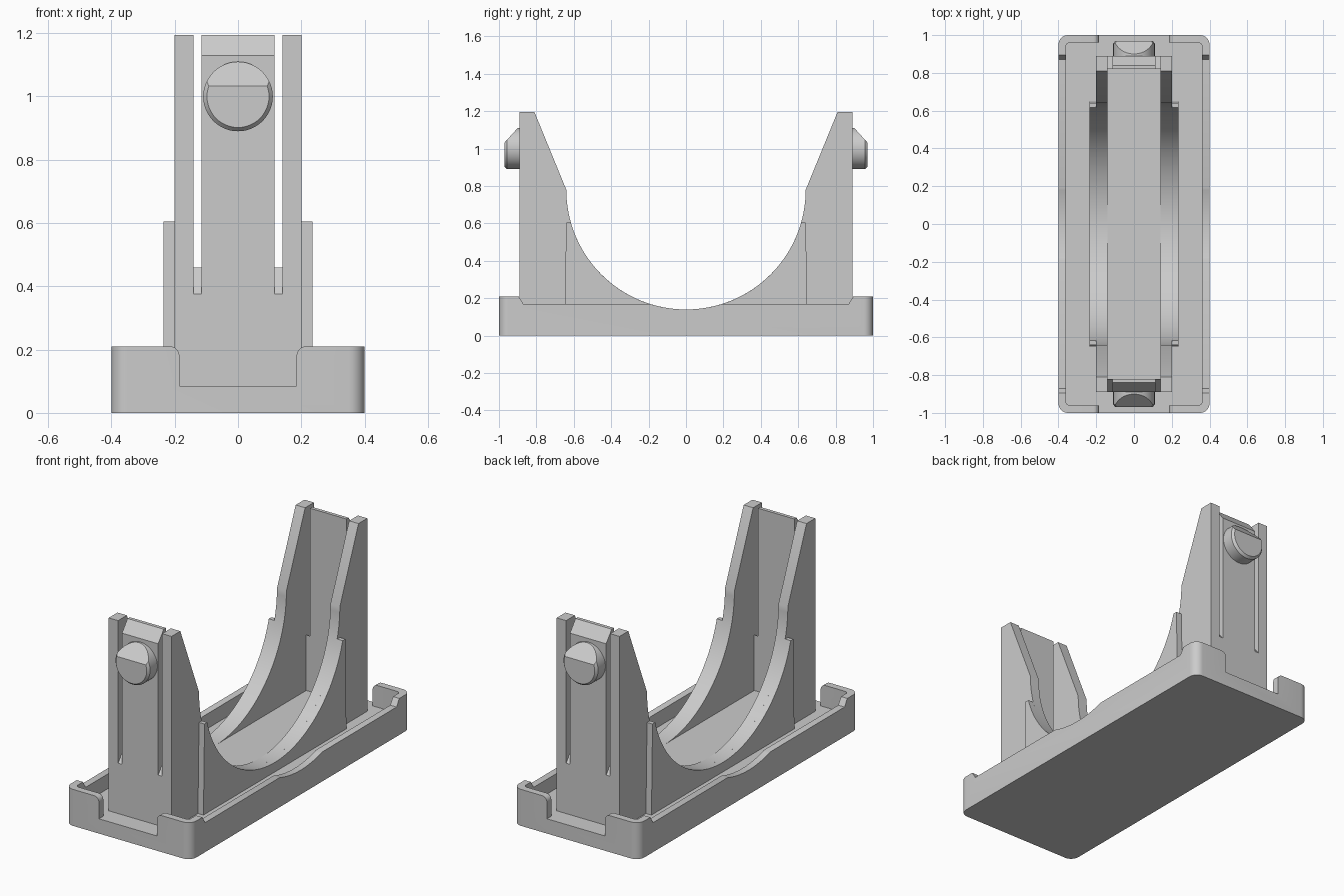
import bpy, bmesh
from math import sin, cos, pi, radians, sqrt
from mathutils import Vector

if "Cube" in bpy.data.objects:
    bpy.data.objects.remove(bpy.data.objects["Cube"])

R, CZ = 0.64, 0.78          # radius and centre height of the cradle arc
FLOOR = 0.085               # tray floor height
AXES = {'x': lambda u, v, t: (t, u, v),
        'y': lambda u, v, t: (u, t, v),
        'z': lambda u, v, t: (u, v, t)}


def finish(name, bm, smooth=True):
    bmesh.ops.recalc_face_normals(bm, faces=bm.faces)
    me = bpy.data.meshes.new(name)
    bm.to_mesh(me)
    bm.free()
    ob = bpy.data.objects.new(name, me)
    bpy.context.collection.objects.link(ob)
    if smooth:
        shade(ob)
    return ob


def shade(ob):
    ob.data.shade_smooth()
    ob.data.set_sharp_from_angle(angle=radians(25))


def add_prism(bm, pts, a, b, axis='x'):
    lo = [bm.verts.new(AXES[axis](u, v, a)) for u, v in pts]
    hi = [bm.verts.new(AXES[axis](u, v, b)) for u, v in pts]
    bm.faces.new(lo)
    bm.faces.new(hi)
    n = len(pts)
    for i in range(n):
        bm.faces.new((lo[i], lo[(i + 1) % n], hi[(i + 1) % n], hi[i]))


def prism(name, pts, a, b, axis='x', smooth=True):
    bm = bmesh.new()
    add_prism(bm, pts, a, b, axis)
    return finish(name, bm, smooth)


def arc_at(z, n=64):
    """Cradle arc from -y to +y, starting and ending at height z."""
    half = pi / 2 if z >= CZ else math_half(z)
    return [(R * sin(a), CZ - R * cos(a))
            for a in (-half + 2 * half * i / n for i in range(n + 1))]


def math_half(z):
    from math import acos
    return acos((CZ - z) / R)


def rounded_rect(hx, hy, r, n=8):
    pts = []
    for q, (sx, sy) in enumerate(((1, 1), (-1, 1), (-1, -1), (1, -1))):
        for i in range(n + 1):
            a = (q + i / n) * pi / 2
            pts.append((sx * (hx - r) + r * cos(a), sy * (hy - r) + r * sin(a)))
    return pts


def cut(ob, cutter):
    m = ob.modifiers.new("cut", 'BOOLEAN')
    m.operation, m.solver, m.object = 'DIFFERENCE', 'EXACT', cutter
    bpy.context.view_layer.objects.active = ob
    bpy.ops.object.modifier_apply(modifier=m.name)
    bpy.data.objects.remove(cutter)


# Tray with raised corners, end notches and a dip along each long rim
tray = prism("base_tray", rounded_rect(0.4, 1.0, 0.05), 0, 0.21, 'z', False)
cut(tray, prism("pocket", rounded_rect(0.36, 0.96, 0.02), FLOOR, 0.4, 'z', False))
rim = [(-0.92, 0.25), (-0.87, 0.17)] + arc_at(0.17, 24) + [(0.87, 0.17), (0.92, 0.25)]
cut(tray, prism("rim_cutter", rim, -0.6, 0.6, 'x', False))
fillet = [(0.215 - 0.03 * cos(a), 0.18 + 0.03 * sin(a))
          for a in (i * pi / 12 for i in range(7))]
half = [(0.185, FLOOR)] + fillet + [(0.215, 0.3)]
notch = half + [(-x, z) for x, z in reversed(half)]
for s in (-1, 1):
    cut(tray, prism("notch_cutter", notch, *sorted((s * 0.93, s * 1.1)), 'y', False))
shade(tray)

# Raised floor between the cradle walls
prism("cradle_floor", [(-0.83, 0.07), (0.83, 0.07), (0.83, 0.14), (-0.83, 0.14)], -0.14, 0.14)

# Cradle walls and their outer stiffeners
wall = ([(-0.89, 0.07), (-0.89, 1.195), (-0.81, 1.195)] + arc_at(CZ)
        + [(0.81, 1.195), (0.89, 1.195), (0.89, 0.07)])
stiffener = [(-0.65, 0.07), (-0.64, 0.605)] + arc_at(0.605) + [(0.64, 0.605), (0.65, 0.07)]
for s, side in ((-1, "left"), (1, "right")):
    prism(side + "_wall", wall, s * 0.14, s * 0.2)
    prism(side + "_stiffener", stiffener, s * 0.2, s * 0.235)

# Spring tongue with slots either side, and a ramped round peg, at each end
tongue = [(0.82, 0.07), (0.89, 0.07), (0.89, 1.13), (0.84, 1.195), (0.82, 1.195)]
web = [(0.82, 0.07), (0.89, 0.07), (0.89, 0.375), (0.82, 0.46)]
for name, turn in (("back", 0), ("front", pi)):
    bm = bmesh.new()
    add_prism(bm, tongue, -0.115, 0.115)
    for s in (-1, 1):
        add_prism(bm, web, s * 0.115, s * 0.14)
    finish(name + "_tongue", bm).rotation_euler.z = turn

    bm = bmesh.new()
    n = 48
    rings = [[bm.verts.new((r * cos(2 * pi * i / n), y, 1.0 + r * sin(2 * pi * i / n)))
              for i in range(n)] for y, r in ((0.88, 0.11), (0.956, 0.11), (0.97, 0.098))]
    for a, b in zip(rings, rings[1:]):
        for i in range(n):
            bm.faces.new((a[i], a[(i + 1) % n], b[(i + 1) % n], b[i]))
    bm.faces.new(rings[0])
    bm.faces.new(rings[-1])
    bmesh.ops.bisect_plane(bm, geom=bm.verts[:] + bm.edges[:] + bm.faces[:],
                           plane_co=(0, 0.97, 1.033), plane_no=Vector((0, 0.077, 0.07)),
                           clear_outer=True)
    bmesh.ops.holes_fill(bm, edges=[e for e in bm.edges if e.is_boundary])
    finish(name + "_peg", bm).rotation_euler.z = turn
